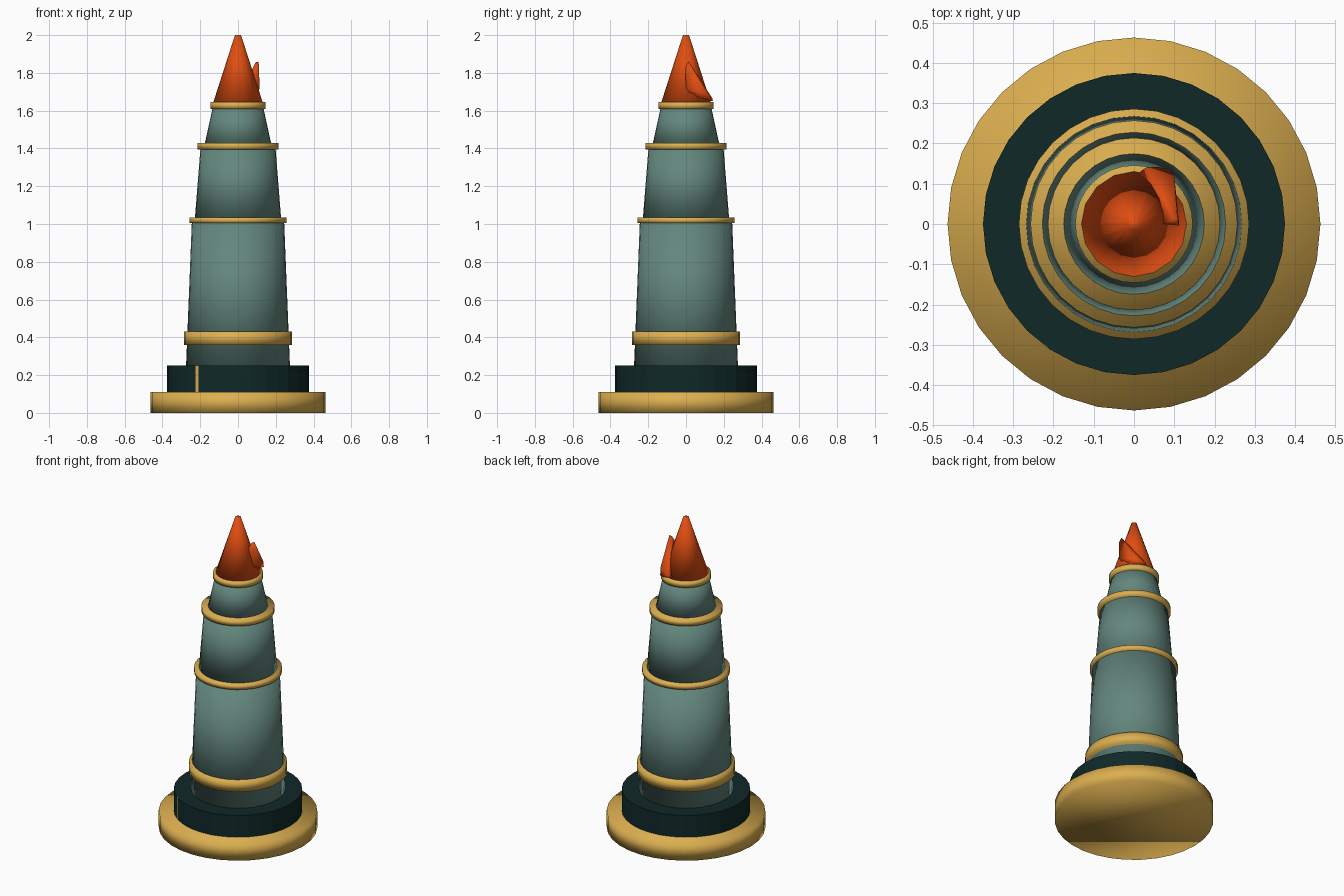
import bpy
import bmesh
import math

old = bpy.data.objects.get("Cube")
if old:
    bpy.data.objects.remove(old, do_unlink=True)


def material(name, rgb):
    m = bpy.data.materials.new(name)
    m.use_nodes = True
    color = (*rgb, 1.0)
    m.diffuse_color = color
    node = next(n for n in m.node_tree.nodes if n.type == 'BSDF_PRINCIPLED')
    node.inputs["Base Color"].default_value = color
    return m


gold = material("gold", (0.72, 0.43, 0.08))
teal = material("grey teal", (0.125, 0.24, 0.205))
dark = material("dark green", (0.005, 0.021, 0.021))
orange = material("flame orange", (0.75, 0.075, 0.006))


def finish(name, bm, mat, smooth):
    mesh = bpy.data.meshes.new(name)
    for f in bm.faces:
        f.smooth = smooth
    bm.to_mesh(mesh)
    bm.free()
    mesh.materials.append(mat)
    obj = bpy.data.objects.new(name, mesh)
    bpy.context.collection.objects.link(obj)
    return obj


def drum(name, mat, z0, z1, r0, r1=None, sides=32, smooth=True):
    """Capped cylinder or tapered cone between two heights."""
    bm = bmesh.new()
    bmesh.ops.create_cone(bm, cap_ends=True, segments=sides, radius1=r0,
                          radius2=r0 if r1 is None else r1, depth=z1 - z0)
    bmesh.ops.translate(bm, verts=bm.verts, vec=(0, 0, (z0 + z1) / 2))
    return finish(name, bm, mat, smooth)


# Stepped foot
drum("base_disc", gold, 0, 0.11, 0.463)
plinth = drum("plinth", dark, 0.11, 0.25, 0.375, smooth=False)

# Tapered tower stages
drum("lower_stage", teal, 0.25, 1.02, 0.275, 0.244)
drum("middle_stage", teal, 1.02, 1.41, 0.229, 0.198)
drum("upper_stage", teal, 1.41, 1.63, 0.179, 0.131)

# Gold bands
for name, z0, z1, r in (("foot_band", 0.36, 0.43, 0.286),
                        ("lower_band", 1.005, 1.035, 0.257),
                        ("middle_band", 1.395, 1.43, 0.214),
                        ("top_band", 1.61, 1.645, 0.146)):
    drum(name, gold, z0, z1, r)

# Thin gold strip set on the front of the plinth
bm = bmesh.new()
bmesh.ops.create_cube(bm, size=1)
bmesh.ops.scale(bm, verts=bm.verts, vec=(0.02, 0.006, 0.14))
strip = finish("plinth_strip", bm, gold, False)
strip.location = (-0.216, -0.304, 0.18)
strip.rotation_euler.z = -math.atan2(0.216, 0.304)

# Flame: main cone and a leaning side tongue
drum("flame", orange, 1.64, 2.0, 0.132, 0.016, sides=16)

tongue = [(0.092, 0.012, 1.855), (0.108, 0.014, 1.86),
          (0.075, 0.0, 1.82), (0.112, -0.004, 1.83),
          (0.072, 0.0, 1.72), (0.113, 0.0, 1.72), (0.108, 0.03, 1.68),
          (0.01, 0.125, 1.65), (0.03, 0.14, 1.665), (0.06, 0.142, 1.65),
          (0.09, 0.134, 1.65), (0.1, 0.118, 1.69)]
bm = bmesh.new()
for p in tongue:
    bm.verts.new(p)
hull = bmesh.ops.convex_hull(bm, input=bm.verts)
spare = [g for g in hull["geom_interior"] if isinstance(g, bmesh.types.BMVert)]
bmesh.ops.delete(bm, geom=spare, context='VERTS')
bmesh.ops.recalc_face_normals(bm, faces=bm.faces)
finish("flame_tongue", bm, orange, True)
